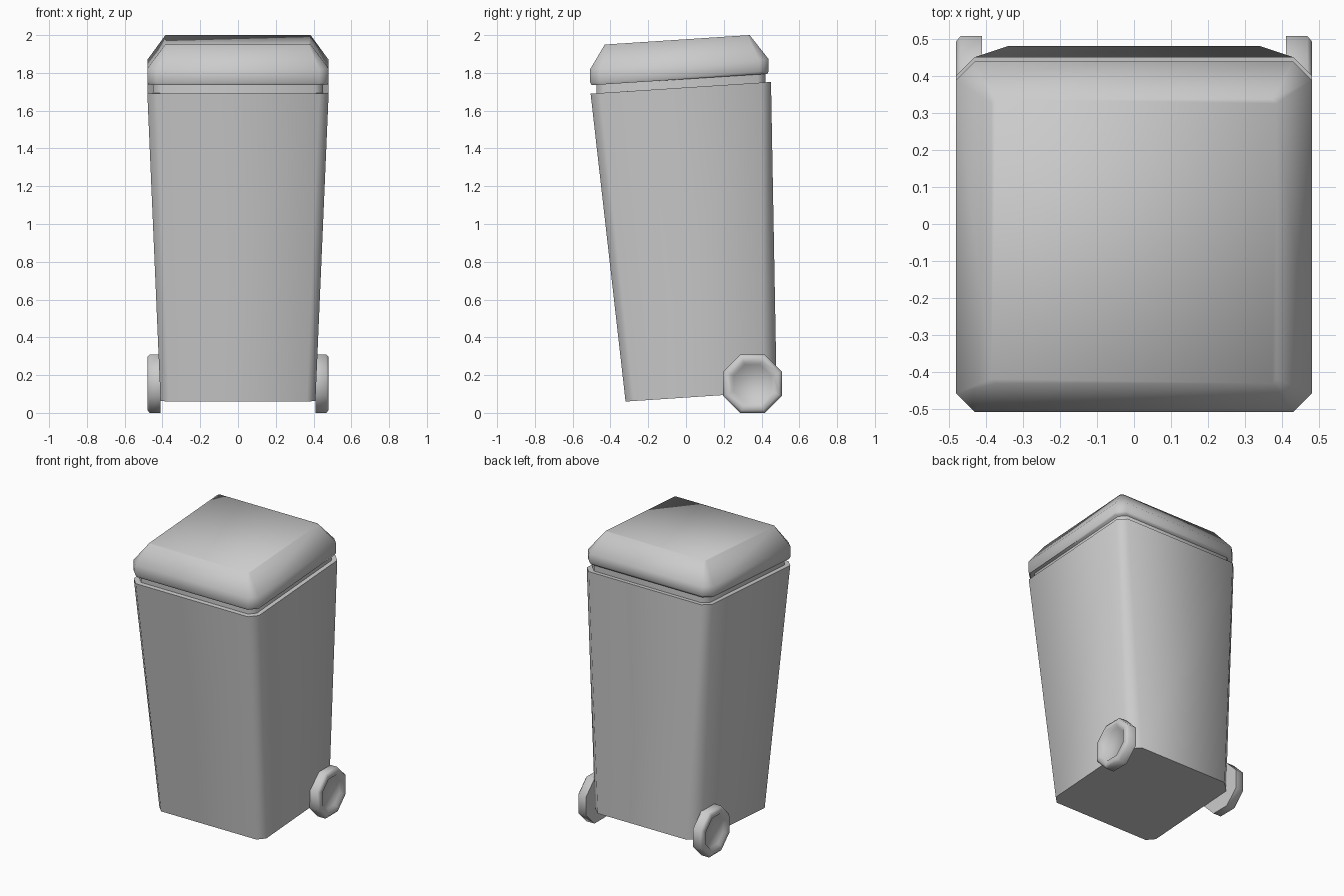
import bpy, bmesh, math

if "Cube" in bpy.data.objects:
    bpy.data.objects.remove(bpy.data.objects["Cube"])


def ring(hx, y0, y1, z0, z1, cf, cb):
    """Corner-cut rectangle; z runs from z0 at the front to z1 at the back."""
    pts = [(-hx + cf, y0), (hx - cf, y0), (hx, y0 + cf), (hx, y1 - cb),
           (hx - cb, y1), (-hx + cb, y1), (-hx, y1 - cb), (-hx, y0 + cf)]
    return [(x, y, z0 + (z1 - z0) * (y - y0) / (y1 - y0)) for x, y in pts]


def loft(name, rings, angle=60):
    bm = bmesh.new()
    loops = [[bm.verts.new(p) for p in r] for r in rings]
    for a, b in zip(loops, loops[1:]):
        n = len(a)
        for i in range(n):
            j = (i + 1) % n
            bm.faces.new((a[i], a[j], b[j], b[i]))
    bm.faces.new(loops[0][::-1])
    bm.faces.new(loops[-1])
    bmesh.ops.recalc_face_normals(bm, faces=bm.faces)
    me = bpy.data.meshes.new(name)
    bm.to_mesh(me)
    bm.free()
    ob = bpy.data.objects.new(name, me)
    bpy.context.collection.objects.link(ob)
    bpy.ops.object.select_all(action='DESELECT')
    ob.select_set(True)
    bpy.context.view_layer.objects.active = ob
    bpy.ops.object.shade_smooth_by_angle(angle=math.radians(angle))
    return ob


# Tapered bin body with an inset lip under the lid
loft("bin_body", [
    ring(0.41, -0.32, 0.48, 0.06, 0.113, 0.045, 0.07),
    ring(0.48, -0.505, 0.45, 1.69, 1.752, 0.05, 0.05),
    ring(0.45, -0.475, 0.42, 1.692, 1.75, 0.04, 0.04),
    ring(0.45, -0.475, 0.42, 1.745, 1.80, 0.04, 0.04),
])

# Sloping lid with bevelled shoulders
loft("lid", [
    ring(0.475, -0.50, 0.43, 1.735, 1.795, 0.05, 0.05),
    ring(0.48, -0.507, 0.438, 1.75, 1.81, 0.05, 0.05),
    ring(0.48, -0.507, 0.438, 1.82, 1.872, 0.05, 0.05),
    ring(0.385, -0.43, 0.337, 1.95, 2.0, 0.012, 0.012),
])


def octagon(x, apothem):
    r = apothem / math.cos(math.pi / 8)
    return [(x, 0.352 + r * math.cos(math.pi * (i + 0.5) / 4),
             0.155 + r * math.sin(math.pi * (i + 0.5) / 4)) for i in range(8)]


# Eight-sided wheels with a dished outer face
for side, name in ((1, "wheel_right"), (-1, "wheel_left")):
    loft(name, [octagon(side * x, a) for x, a in
                ((0.41, 0.155), (0.468, 0.155), (0.48, 0.14),
                 (0.48, 0.113), (0.462, 0.10))])
